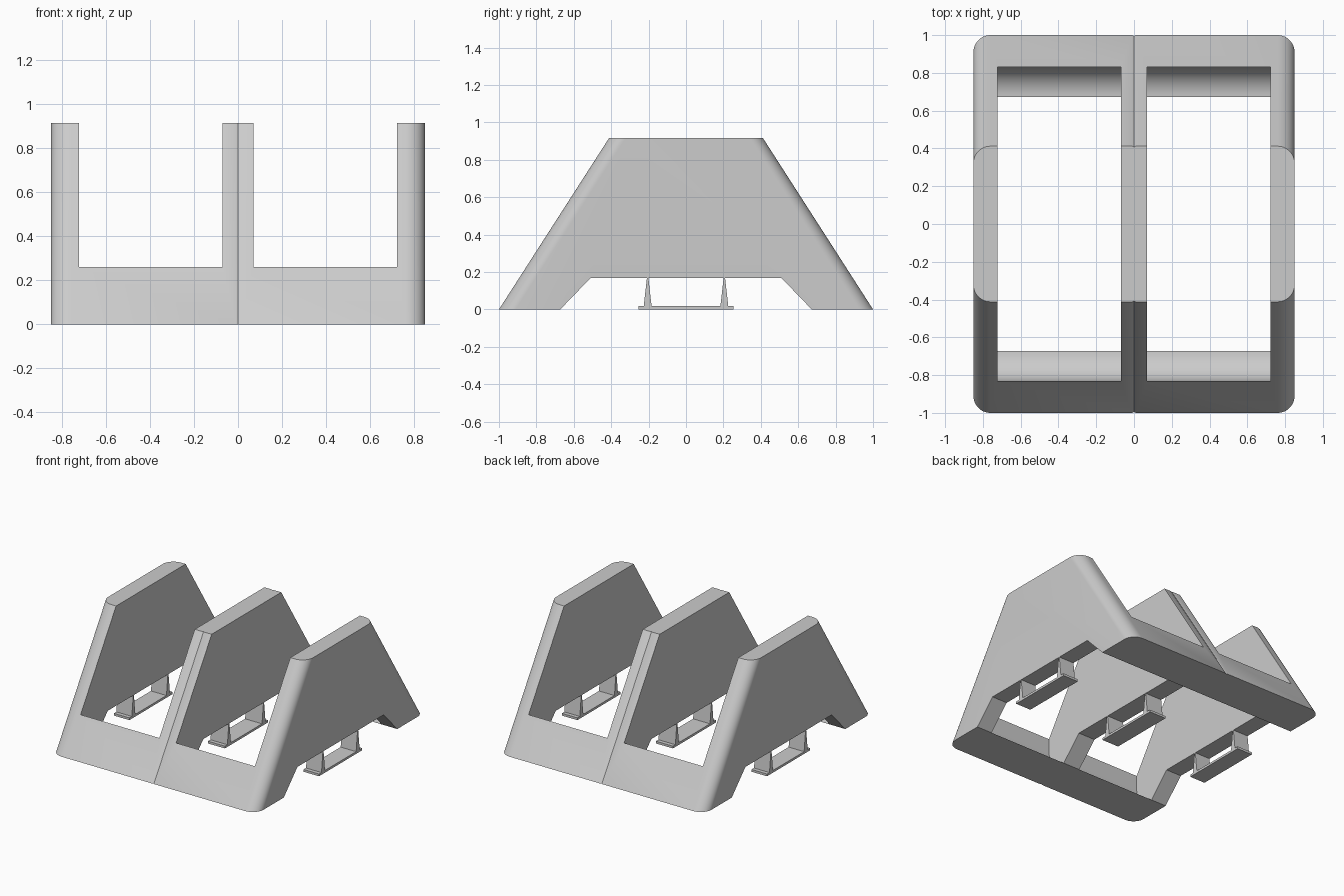
import bpy, bmesh, math

if "Cube" in bpy.data.objects:
    bpy.data.objects.remove(bpy.data.objects["Cube"])

W, H, R = 0.85, 0.915, 0.09          # half width, height, corner radius
Y_BOTTOM, Y_TOP = 1.0, 0.412         # half depth at floor and at crest
WALL, MID, RAIL = 0.722, 0.07, 0.832 # inner face of side wall, half middle wall, rail face

grey = bpy.data.materials.new("light grey")
grey.diffuse_color = (0.6, 0.6, 0.6, 1)
grey.use_nodes = True
grey.node_tree.nodes["Principled BSDF"].inputs["Base Color"].default_value = grey.diffuse_color


def new_object(name, bm):
    bmesh.ops.recalc_face_normals(bm, faces=bm.faces)
    mesh = bpy.data.meshes.new(name)
    bm.to_mesh(mesh)
    bm.free()
    mesh.materials.append(grey)
    obj = bpy.data.objects.new(name, mesh)
    bpy.context.collection.objects.link(obj)
    return obj


def loft(name, lower, upper):
    """Solid between two matching loops of points."""
    bm = bmesh.new()
    a = [bm.verts.new(p) for p in lower]
    b = [bm.verts.new(p) for p in upper]
    n = len(a)
    bm.faces.new(a[::-1])
    bm.faces.new(b)
    for i in range(n):
        j = (i + 1) % n
        bm.faces.new((a[i], a[j], b[j], b[i]))
    return new_object(name, bm)


def extrude_x(name, profile, x0, x1):
    """Solid from a y-z profile, spanning x0 to x1."""
    return loft(name, [(x0, y, z) for y, z in profile], [(x1, y, z) for y, z in profile])


def rounded_outline(half_depth, z):
    """Rounded rectangle with a fine seam notch in the middle of front and back."""
    quarter = [(0.0, half_depth - 0.005), (0.01, half_depth)]
    for i in range(13):
        t = math.pi / 2 * (1 - i / 12)
        quarter.append((W - R + R * math.cos(t), half_depth - R + R * math.sin(t)))
    half = quarter + [(x, -y) for x, y in reversed(quarter)]
    return [(x, y, z) for x, y in half + [(-x, y) for x, y in half[-2:0:-1]]]


def activate(obj):
    bpy.ops.object.select_all(action='DESELECT')
    obj.select_set(True)
    bpy.context.view_layer.objects.active = obj


def cut(body, cutter):
    mod = body.modifiers.new("cut", 'BOOLEAN')
    mod.operation, mod.solver, mod.object = 'DIFFERENCE', 'EXACT', cutter
    activate(body)
    bpy.ops.object.modifier_apply(modifier=mod.name)
    bpy.data.objects.remove(cutter, do_unlink=True)


# Tapered rack body
body = loft("rack_body", rounded_outline(Y_BOTTOM, 0), rounded_outline(Y_TOP, H))

# Two open bays, with a hollow fillet on the inner side of the end rails
r = RAIL - 0.672
side = [(0.672, -0.1), (0.672, 0.0)]
for i in range(1, 13):
    t = math.pi / 2 * i / 12
    side.append((0.672 + r * math.sin(t), r * (1 - math.cos(t))))
side.append((RAIL, 1.2))
bay = side + [(-y, z) for y, z in reversed(side)]
for s in (-1, 1):
    cut(body, extrude_x("bay_cutter", bay, s * MID, s * WALL))

# Raised underside of the walls between the feet
under = [(-0.672, -0.2), (-0.672, 0), (-0.51, 0.168), (0.51, 0.168), (0.672, 0), (0.672, -0.2)]
cut(body, extrude_x("underside_cutter", under, -1.2, 1.2))
activate(body)
bpy.ops.object.shade_smooth_by_angle(angle=math.radians(30))

# Base strip with two tapered props under each wall
for name, x0, x1 in (("left", -W, -WALL), ("middle", -MID, MID), ("right", WALL, W)):
    strip = [(-0.255, 0), (0.255, 0), (0.255, 0.017), (-0.255, 0.017)]
    extrude_x(name + "_base_strip", strip, x0, x1)
    for y, end in ((-0.205, "front"), (0.205, "back")):
        prop = [(y - 0.021, 0.017), (y + 0.021, 0.017), (y + 0.004, 0.168), (y - 0.004, 0.168)]
        extrude_x(f"{name}_{end}_prop", prop, x0, x1)
